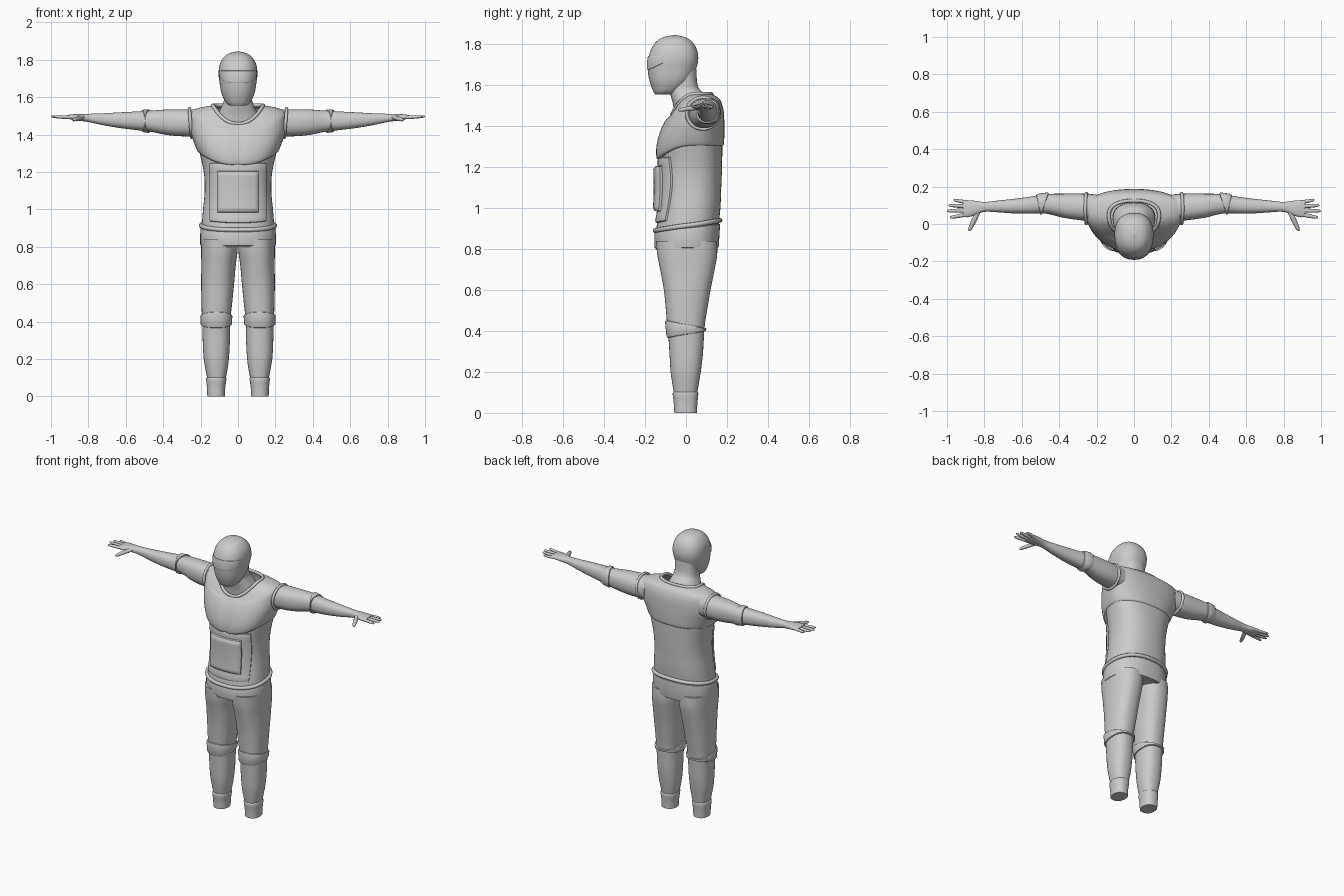
import bpy, bmesh
from math import sin, cos, pi, asin, exp, copysign

if "Cube" in bpy.data.objects:
    bpy.data.objects.remove(bpy.data.objects["Cube"])

E = 0.86  # exponent of the rounded cross-sections


def at(R, t):
    """Smoothly interpolate the section table R at position t."""
    t = min(max(t, R[0][0]), R[-1][0])
    i = 0
    while i < len(R) - 2 and t > R[i + 1][0]:
        i += 1
    p, q = R[i], R[i + 1]
    o, r = R[max(i - 1, 0)], R[min(i + 2, len(R) - 1)]
    h = q[0] - p[0]
    s = (t - p[0]) / h
    out = []
    for k in range(1, len(p)):
        m0 = (q[k] - o[k]) / (q[0] - o[0]) * h
        m1 = (r[k] - p[k]) / (r[0] - p[0]) * h
        out.append((2*s**3 - 3*s*s + 1)*p[k] + (s**3 - 2*s*s + s)*m0
                   + (3*s*s - 2*s**3)*q[k] + (s**3 - s*s)*m1)
    return out


def pt(R, a, t, off=0.0, axis='z'):
    """Point on a body surface; a = 0 faces the front."""
    c, w, mid, lo, hi, tilt = at(R, t)
    s, k = sin(a), cos(a)
    u = c + (max(w, .001) + off) * copysign(abs(s)**E, s)
    depth = (mid - lo) if k > 0 else (hi - mid)
    v = mid - copysign(abs(k)**E, k) * (depth + off)
    t += tilt * max(0, k)**2
    return (u, v, t) if axis == 'z' else (t, v, u)


def finish(name, bm, mirror=False, angle=40):
    bmesh.ops.recalc_face_normals(bm, faces=bm.faces)
    me = bpy.data.meshes.new(name)
    bm.to_mesh(me)
    bm.free()
    ob = bpy.data.objects.new(name, me)
    bpy.context.collection.objects.link(ob)
    if mirror:
        ob.modifiers.new("Mirror", 'MIRROR')
    bpy.ops.object.select_all(action='DESELECT')
    ob.select_set(True)
    bpy.context.view_layer.objects.active = ob
    bpy.ops.object.shade_smooth_by_angle(angle=angle * pi / 180)
    return ob


def skin(bm, rows, cyclic):
    V = [[bm.verts.new(p) for p in r] for r in rows]
    n = len(V[0])
    for A, B in zip(V, V[1:]):
        for j in range(n if cyclic else n - 1):
            bm.faces.new((A[j], A[(j+1) % n], B[(j+1) % n], B[j]))
    return V


def loft(name, R, steps=4, n=48, axis='z', mirror=False, caps=(1, 1)):
    bm = bmesh.new()
    ts = [p[0] + (q[0] - p[0]) * i / steps for p, q in zip(R, R[1:]) for i in range(steps)] + [R[-1][0]]
    V = skin(bm, [[pt(R, 2*pi*j/n, t, 0, axis) for j in range(n)] for t in ts], True)
    for on, row in zip(caps, (V[0], V[-1])):
        if on:
            bm.faces.new(row)
    return finish(name, bm, mirror)


def band(name, R, lo, hi, off, axis='z', mirror=False, n=48):
    """Raised strip round a limb; lo and hi give its edges at angle a."""
    bm = bmesh.new()
    prof = [(0, -.004), (.03, off * .7), (.12, off), (.5, off), (.88, off), (.97, off * .7), (1, -.004)]
    skin(bm, [[pt(R, a, lo(a) + (hi(a) - lo(a)) * s, o, axis) for a in (2*pi*j/n for j in range(n))]
              for s, o in prof], True)
    return finish(name, bm, mirror)


def panel(name, R, half, lo, hi, off, edge=.05):
    """Raised plate on the front; half-width in x, edges in z."""
    bm = bmesh.new()
    P = [0, edge * .3, edge] + [edge + (1 - 2*edge) * i / 16 for i in range(1, 16)] + [1-edge, 1-edge*.3, 1]
    rise = lambda i: -.004 if i in (0, len(P)-1) else off * (.7 if i in (1, len(P)-2) else 1)
    rows = []
    for i, s in enumerate(P):
        row = []
        for j, q in enumerate(P):
            z = lo(2*q - 1) + (hi(2*q - 1) - lo(2*q - 1)) * s
            x = half * (2*q - 1)
            a = copysign(asin(min(1, abs(x) / at(R, z)[1])**(1 / E)), x)
            row.append(pt(R, a, z, min(rise(i), rise(j))))
        rows.append(row)
    skin(bm, rows, False)
    return finish(name, bm)


def tube(name, pts, r, mirror=False, cyclic=True):
    cu = bpy.data.curves.new(name, 'CURVE')
    cu.dimensions = '3D'
    cu.bevel_depth, cu.bevel_resolution = r, 2
    sp = cu.splines.new('POLY')
    sp.points.add(len(pts) - 1)
    for p, c in zip(sp.points, pts):
        p.co = (*c, 1)
    sp.use_cyclic_u = cyclic
    ob = bpy.data.objects.new(name, cu)
    bpy.context.collection.objects.link(ob)
    if mirror:
        ob.modifiers.new("Mirror", 'MIRROR')


ANG = [2*pi*j/48 for j in range(48)]

# Sections: position, centre, half-width, widest depth, front, back, front tilt
torso = [(.80, 0, .196, .01, -.148, .153, 0), (.90, 0, .194, .01, -.145, .158, 0),
         (1.0, 0, .187, .02, -.128, .168, 0), (1.1, 0, .178, .03, -.124, .172, 0),
         (1.2, 0, .183, .04, -.126, .176, 0), (1.34, 0, .214, .05, -.125, .178, 0)]
loft("torso", torso)
band("waistband", torso, lambda a: .804, lambda a: .905 - .02*cos(a), .007)
tube("vest_hem", [pt(torso, a, .915 - .025*cos(a), .004) for a in ANG], .012)

# Belly plate and pouch
panel("belly_plate", torso, .15, lambda u: .925 + .01*u*u, lambda u: 1.25, .012)
panel("belly_pouch", torso, .105, lambda u: .98, lambda u: 1.21, .034, .09)

# Upper vest with a centre crease
vest = [(1.305, 0, .210, .04, -.132, .180, -.07), (1.312, 0, .217, .04, -.144, .185, -.07),
        (1.36, 0, .236, .05, -.145, .187, -.06), (1.42, 0, .255, .07, -.128, .187, -.05),
        (1.48, 0, .260, .08, -.102, .183, -.055), (1.525, 0, .252, .085, -.082, .168, -.08),
        (1.545, 0, .20, .07, -.074, .148, -.09), (1.558, 0, .122, .045, -.066, .120, -.1)]
ob = loft("vest", vest, n=64, caps=(0, 0))
for v in ob.data.vertices:
    if v.co.y < 0 and v.co.z < 1.44:
        v.co.y += .01 * exp(-(v.co.x / .012)**2)
tube("collar", [pt(vest, a, 1.556) for a in ANG], .01)
tube("armhole_trim", [(.254 + .006*sin(a), .083 + .08*cos(a), 1.463 + .077*sin(a)) for a in ANG], .009, True)

# Neck and head
loft("neck", [(1.42, 0, .115, .03, -.055, .115, 0), (1.5, 0, .11, .02, -.062, .112, 0),
              (1.55, 0, .088, 0, -.075, .095, 0), (1.59, 0, .074, -.01, -.085, .06, 0),
              (1.68, 0, .075, -.02, -.09, .05, 0)])
head = [(1.555, 0, .045, -.105, -.150, -.055, 0), (1.57, 0, .064, -.09, -.160, -.03, 0),
        (1.62, 0, .088, -.07, -.178, .022, 0), (1.68, 0, .099, -.06, -.187, .050, 0),
        (1.73, 0, .104, -.055, -.184, .060, 0), (1.78, 0, .096, -.055, -.168, .050, 0),
        (1.815, 0, .074, -.055, -.142, .026, 0), (1.835, 0, .046, -.055, -.108, -.006, 0),
        (1.845, 0, .003, -.055, -.058, -.052, 0)]
loft("head", head)
panel("visor", head, .0985, lambda u: 1.675 + .035*u**4, lambda u: 1.742, .004)

# Arms: same sections along x, the first two values being height
arm = [(.20, 1.463, .072, .085, .012, .158, 0), (.30, 1.463, .072, .09, .022, .163, 0),
       (.38, 1.466, .068, .098, .034, .162, 0), (.47, 1.472, .056, .11, .055, .160, 0),
       (.55, 1.474, .049, .102, .055, .147, 0), (.63, 1.477, .042, .096, .056, .136, 0),
       (.72, 1.482, .032, .093, .062, .126, 0), (.80, 1.489, .022, .091, .065, .118, 0),
       (.85, 1.492, .018, .086, .047, .124, 0), (.89, 1.494, .014, .080, .036, .127, 0),
       (.915, 1.495, .009, .080, .040, .122, 0)]
loft("arm", arm, axis='x', mirror=True, n=32)
band("elbow_pad", arm, lambda a: .475 + .02*cos(a), lambda a: .512 - .012*cos(a), .008, 'x', True)

# Fingers and thumb as tapered rods (start x, start y, tip x, tip y, radius, tip height)
for name, x0, y0, x1, y1, r, z1 in (
        ("little_finger", .89, .116, .965, .128, .010, 1.493), ("ring_finger", .90, .095, .992, .100, .011, 1.496),
        ("middle_finger", .90, .072, 1.0, .070, .011, 1.497), ("index_finger", .90, .050, .985, .034, .011, 1.496),
        ("thumb", .835, .064, .882, -.038, .014, 1.478)):
    bm = bmesh.new()
    dx, dy = x1 - x0, y1 - y0
    L = (dx*dx + dy*dy)**.5
    rows = []
    for s, k in ((0, 1), (.5, .95), (.85, .75), (.96, .5), (1, .1)):
        rows.append([(x0 + dx*s - dy/L*r*k*cos(b), y0 + dy*s + dx/L*r*k*cos(b),
                      1.492 + (z1 - 1.492)*s + r*k*.9*sin(b)) for b in (2*pi*j/10 for j in range(10))])
    V = skin(bm, rows, True)
    bm.faces.new(V[-1])
    finish(name, bm, True)

# Trouser legs, knee pads and ankle cuffs
leg = [(.10, .115, .050, 0, -.060, .056, 0), (.15, .115, .060, 0, -.068, .064, 0),
       (.20, .116, .067, 0, -.075, .072, 0), (.28, .116, .072, 0, -.080, .082, 0),
       (.36, .116, .074, 0, -.085, .087, 0), (.43, .116, .077, 0, -.092, .092, 0),
       (.50, .113, .082, 0, -.098, .103, 0), (.60, .109, .088, .005, -.108, .120, 0),
       (.70, .104, .092, .01, -.126, .140, 0), (.77, .100, .097, .01, -.140, .152, 0),
       (.84, .099, .098, .01, -.146, .152, 0)]
loft("trouser_leg", leg, mirror=True)
band("knee_pad", leg, lambda a: .382 - .017*cos(a), lambda a: .433 + .02*cos(a), .009, mirror=True)
cuff = [(0, .117, .047, 0, -.057, .053, 0), (.05, .117, .049, 0, -.060, .056, 0),
        (.096, .116, .054, 0, -.065, .060, 0), (.104, .116, .048, 0, -.059, .055, 0)]
loft("ankle_cuff", cuff, mirror=True)
